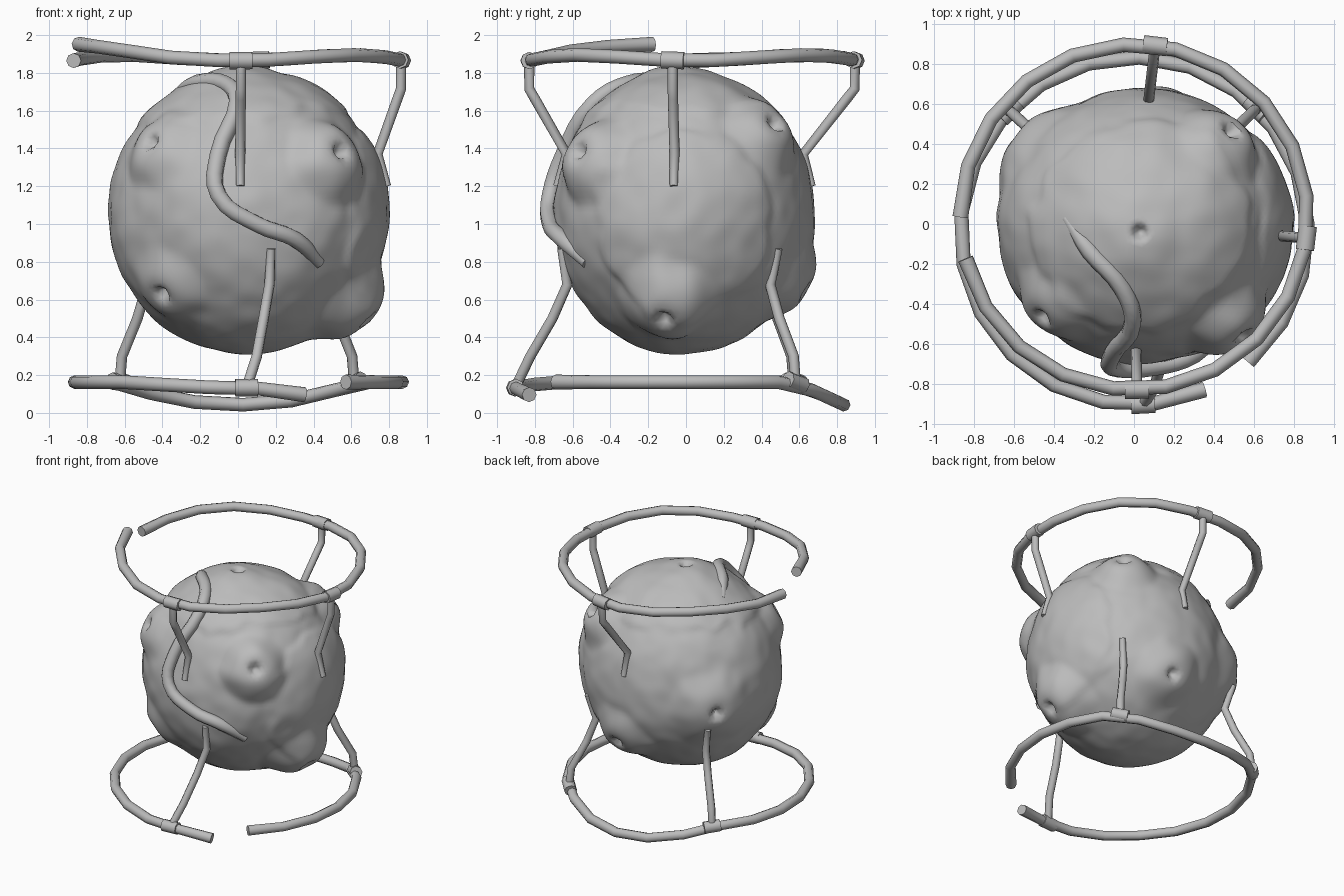
import bpy, bmesh
from math import cos, sin, pi, radians, atan2
from mathutils import Vector, noise
from mathutils.bvhtree import BVHTree

cube = bpy.data.objects.get("Cube")
if cube:
    bpy.data.objects.remove(cube, do_unlink=True)

stone_colour = (0.5, 0.5, 0.5, 1)
stone = bpy.data.materials.new("stone_grey")
stone.use_nodes = True
stone.diffuse_color = stone_colour
stone.node_tree.nodes["Principled BSDF"].inputs["Base Color"].default_value = stone_colour


def add_object(name, mesh):
    mesh.materials.clear()
    mesh.materials.append(stone)
    obj = bpy.data.objects.new(name, mesh)
    bpy.context.collection.objects.link(obj)
    bpy.ops.object.select_all(action='DESELECT')
    obj.select_set(True)
    bpy.context.view_layer.objects.active = obj
    bpy.ops.object.shade_smooth_by_angle(angle=radians(50))


def tube(name, points, radius, start=1, end=1, smooth=False):
    """Round bar along a path, with optional flare or taper at its ends."""
    curve = bpy.data.curves.new(name + "_path", 'CURVE')
    curve.dimensions = '3D'
    curve.bevel_depth = radius
    curve.bevel_resolution = 2
    curve.use_fill_caps = True
    spline = curve.splines.new('BEZIER' if smooth else 'POLY')
    spline.resolution_u = 4
    knots = spline.bezier_points if smooth else spline.points
    knots.add(len(points) - 1)
    for knot, point in zip(knots, points):
        if smooth:
            knot.co = point
            knot.handle_left_type = knot.handle_right_type = 'AUTO'
        else:
            knot.co = (*point, 1)
    knots[0].radius, knots[-1].radius = start, end
    helper = bpy.data.objects.new(name + "_path", curve)
    bpy.context.collection.objects.link(helper)
    bpy.context.view_layer.update()
    graph = bpy.context.evaluated_depsgraph_get()
    mesh = bpy.data.meshes.new_from_object(helper.evaluated_get(graph))
    bpy.data.objects.remove(helper, do_unlink=True)
    add_object(name, mesh)


def falloff(value, inner, outer):
    """One inside the inner limit, easing to zero at the outer limit."""
    t = min(max((value - inner) / (outer - inner), 0), 1)
    return 1 - t * t * (3 - 2 * t)


# Body: an ellipsoid with noise, broad raised plates and pitted lumps
centre = Vector((0.05, -0.01, 1.06))
radii = Vector((0.735, 0.69, 0.75))
lumps = [  # place, height and angular size
    ((0.54, -0.56, 1.38), 0.1, 0.38),
    ((-0.45, -0.46, 1.43), 0.06, 0.36),
    ((-0.4, -0.45, 0.63), 0.05, 0.36),
    ((0.66, -0.11, 0.52), 0.12, 0.42),
    ((0.48, 0.46, 1.52), 0.08, 0.36),
    ((0.16, 0.62, 0.65), 0.07, 0.4),
    ((-0.54, 0.42, 1), 0.07, 0.5),
    ((0.03, -0.04, 1.8), 0.01, 0.3),
]
plates = [((0.8, 0, 1), 0.65), ((0, 0, 2), 0.75)]  # place and angular size


def lump_push(ray, wobble):
    push = 0
    for place, height, size in lumps:
        angle = ray.angle(Vector(place) - centre) * wobble
        push += height * falloff(angle, 0.1, size) - 0.07 * falloff(angle, 0, 0.07)
    for place, size in plates:
        angle = ray.angle(Vector(place) - centre) * wobble
        push += 0.015 * falloff(angle, size, size + 0.1)
    return push


bm = bmesh.new()
bmesh.ops.create_icosphere(bm, subdivisions=6, radius=1)
for vert in bm.verts:
    normal = vert.co.normalized()
    base = Vector([n * r for n, r in zip(normal, radii)])
    wobble = 1 + 0.12 * noise.noise(normal * 5)
    push = 0.015 * noise.noise(normal * 2) + 0.007 * noise.noise(normal * 6)
    ray = base.normalized()
    vert.co = centre + base + ray * (push + lump_push(ray, wobble))
surface = BVHTree.FromBMesh(bm)
body_mesh = bpy.data.meshes.new("body")
bm.to_mesh(body_mesh)
bm.free()
add_object("body", body_mesh)


def on_body(angle, height):
    """Point on the body at this height, seen from this angle around z."""
    outward = Vector((cos(angle), sin(angle), 0))
    start = outward * 2 + Vector((0, 0, height))
    return surface.ray_cast(start, -outward)[0]


# Winding root laid over the body, sunk at its ends and proud in the middle
root_path = [(-0.34, 0.03, 1.68), (-0.2, -0.13, 1.7), (-0.05, -0.3, 1.7),
             (0, -0.45, 1.6), (-0.1, -0.62, 1.35), (-0.1, -0.7, 1.15),
             (0.1, -0.7, 1), (0.3, -0.65, 0.92), (0.45, -0.55, 0.78)]
root_points = []
for i, point in enumerate(root_path):
    place, normal, _, _ = surface.find_nearest(Vector(point))
    lift = 0.05 * sin(pi * (i / 8) ** 1.5) - 0.02
    root_points.append(place + normal * lift)
tube("root", root_points, 0.045, start=0.5, end=0.8, smooth=True)


# Open rings, each traced by an angle in degrees
def upper_ring(degrees):
    a = radians(degrees)
    rise = 0.08 * max(0, -120 - degrees) / 46
    return Vector((0.87 * cos(a), 0.035 + 0.865 * sin(a), 1.88 - 0.015 * cos(4 * a) + rise))


def lower_ring(degrees):
    a = radians(degrees)
    dip = 0.4 * max(0, sin(a) - 0.7) + 0.15 * max(0, -sin(a) - 0.8)
    droop = 0.05 * max(0, degrees + 85) / 19
    return Vector((0.87 * cos(a), 0.87 * sin(a) - 0.035, 0.163 - dip - droop))


def build_ring(name, ring, first, last, steps=20):
    span = last - first
    points = [ring(first + span * i / steps) for i in range(steps + 1)]
    tube(name, points, 0.036, start=1.1, end=1.1)


build_ring("upper_ring", upper_ring, 180, -166)
build_ring("lower_ring", lower_ring, -66, -409)


def clamp(name, ring, degrees):
    along = (ring(degrees + 1) - ring(degrees - 1)).normalized() * 0.06
    tube(name + "_clamp", [ring(degrees) - along, ring(degrees) + along], 0.046)


# Upper struts drop from the ring, lean in and run down the body
for name, degrees in {"upper_front": -89, "upper_left": -7, "upper_back": 83}.items():
    top = upper_ring(degrees)
    angle = atan2(top.y, top.x)
    knee = top - Vector((0, 0, 0.15))
    landing = on_body(angle, 1.37)
    bend = knee.lerp(landing, 0.2) + (knee - landing) * 0.06
    tube(name + "_strut", [top, knee, bend, landing, on_body(angle, 1.2)], 0.027, end=0.8)
    clamp(name, upper_ring, degrees)

# Lower struts climb inwards from the ring to the body, some with a twist
lower_profile = [(0.83, 0.3), (0.72, 0.5), (0.65, 0.68)]  # radius and height
for name, degrees, twist in [("lower_front", -87, 4),
                             ("lower_back_left", -315, 0),
                             ("lower_back_right", -224, 0)]:
    foot = lower_ring(degrees)
    angle = atan2(foot.y, foot.x)
    path = [foot]
    for radius, height in lower_profile:
        angle += radians(twist)
        path.append(Vector((radius * cos(angle), radius * sin(angle), height)))
    path.append(on_body(angle, 0.87))
    tube(name + "_strut", path, 0.028, end=0.8)
    clamp(name, lower_ring, degrees)
